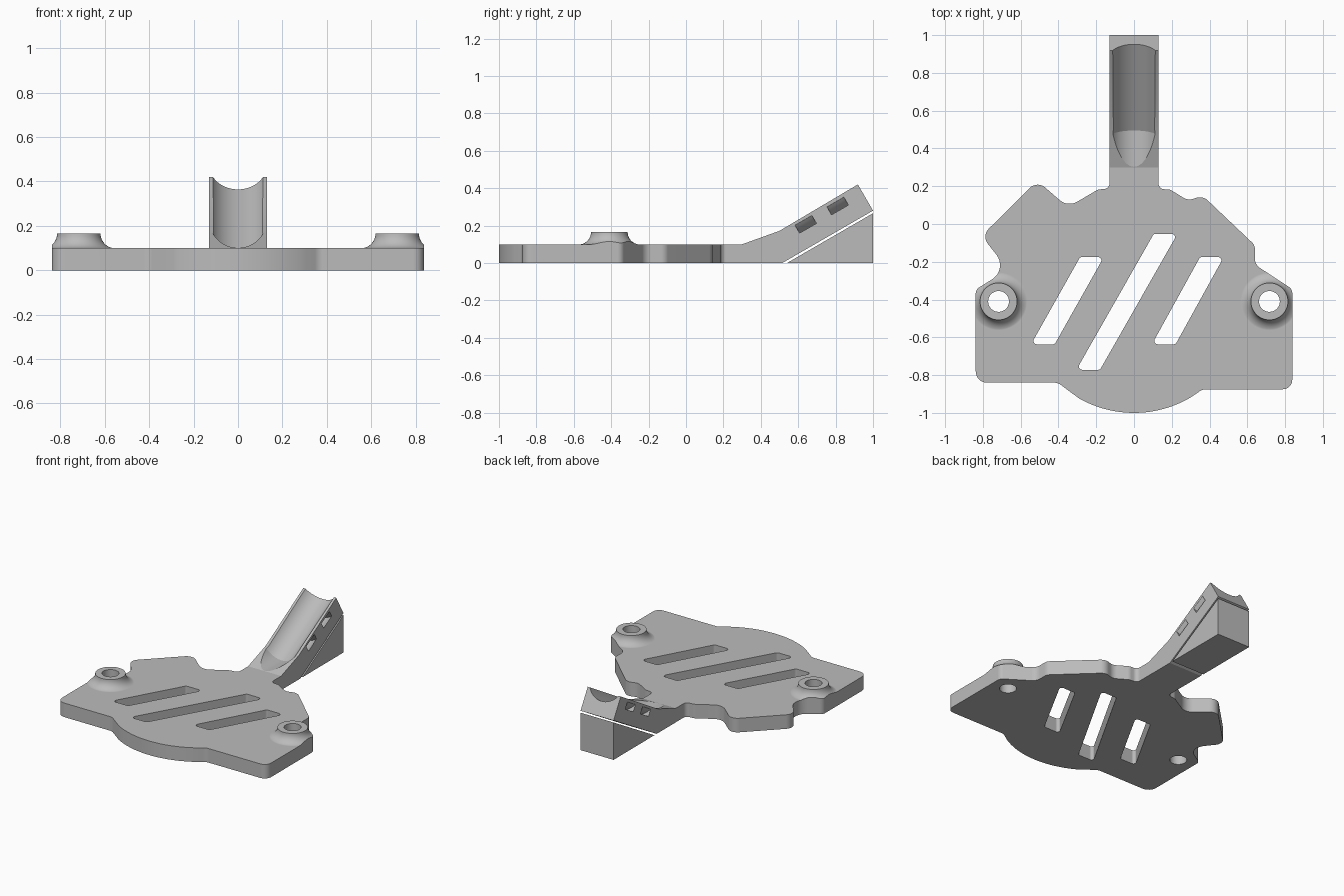
import bpy, bmesh, math
from mathutils import Vector, Matrix

if "Cube" in bpy.data.objects:
    bpy.data.objects.remove(bpy.data.objects["Cube"])

SLOPE = math.radians(30)
ARM = 0.13          # arm half width
GROOVE = 0.131      # groove radius

gray = bpy.data.materials.new("plain_gray")
gray.use_nodes = True
gray.diffuse_color = (0.5, 0.5, 0.5, 1)
gray.node_tree.nodes["Principled BSDF"].inputs["Base Color"].default_value = gray.diffuse_color


def make(name, bm):
    bmesh.ops.recalc_face_normals(bm, faces=bm.faces)
    mesh = bpy.data.meshes.new(name)
    bm.to_mesh(mesh)
    bm.free()
    ob = bpy.data.objects.new(name, mesh)
    bpy.context.collection.objects.link(ob)
    return ob


def skin(name, rings, closed=False):
    """Bridge rings of points; cap the ends unless closed into a loop."""
    bm = bmesh.new()
    rows = [[bm.verts.new(p) for p in ring] for ring in rings]
    pairs = list(zip(rows, rows[1:]))
    if closed:
        pairs.append((rows[-1], rows[0]))
    else:
        bm.faces.new(rows[0])
        bm.faces.new(rows[-1])
    n = len(rows[0])
    for a, b in pairs:
        for i in range(n):
            j = (i + 1) % n
            bm.faces.new((a[i], a[j], b[j], b[i]))
    return make(name, bm)


def prism(name, pts, lo, hi, axis="z"):
    if axis == "z":
        return skin(name, [[(p[0], p[1], h) for p in pts] for h in (lo, hi)])
    return skin(name, [[(h, p[0], p[1]) for p in pts] for h in (lo, hi)])


def circle(r, n=64):
    return [(r * math.cos(math.tau * i / n), r * math.sin(math.tau * i / n)) for i in range(n)]


def lathe(name, profile, closed=False):
    return skin(name, [[(x, y, z) for x, y in circle(r)] for r, z in profile], closed)


def rounded(corners, steps=8):
    """Outline from (x, y, radius) corners."""
    out = []
    for i, (x, y, r) in enumerate(corners):
        p = Vector((x, y))
        if not r:
            out.append(p)
            continue
        a = Vector(corners[i - 1][:2]) - p
        b = Vector(corners[(i + 1) % len(corners)][:2]) - p
        half = a.angle(b) / 2
        d = min(r / math.tan(half), 0.49 * a.length, 0.49 * b.length)
        r = d * math.tan(half)
        u, v = a.normalized(), b.normalized()
        centre = p + (u + v).normalized() * r / math.sin(half)
        turn = math.copysign(math.pi - 2 * half, v.cross(u))
        start = p + u * d - centre
        for k in range(steps + 1):
            out.append(centre + Matrix.Rotation(turn * k / steps, 2) @ start)
    return out


def boolean(ob, tool, operation="DIFFERENCE"):
    mod = ob.modifiers.new("bool", "BOOLEAN")
    mod.operation, mod.object, mod.solver = operation, tool, "EXACT"
    bpy.context.view_layer.update()
    result = bpy.data.meshes.new_from_object(ob.evaluated_get(bpy.context.evaluated_depsgraph_get()))
    ob.modifiers.clear()
    ob.data = result
    bpy.data.objects.remove(tool)


def finish(ob):
    ob.data.materials.clear()
    ob.data.materials.append(gray)
    bpy.ops.object.select_all(action="DESELECT")
    ob.select_set(True)
    bpy.context.view_layer.objects.active = ob
    bpy.ops.object.shade_smooth_by_angle(angle=math.radians(15))
    ob.modifiers.new("normals", "WEIGHTED_NORMAL").keep_sharp = True


# Cover plate outline, clockwise from the arm root
right_side = [(ARM, 0.3, 0), (ARM, 0.185, 0.03), (0.19, 0.183, 0.05), (0.285, 0.125, 0.06),
              (0.365, 0.149, 0.06), (0.64, -0.112, 0.05), (0.64, -0.215, 0.06),
              (0.838, -0.345, 0.04), (0.838, -0.875, 0.05), (0.363, -0.875, 0.06)]
left_side = [(-0.403, -0.84, 0.06), (-0.838, -0.84, 0.06), (-0.838, -0.347, 0.04),
             (-0.667, -0.24, 0.09), (-0.807, -0.063, 0.06), (-0.513, 0.23, 0.06),
             (-0.35, 0.089, 0.08), (-0.19, 0.183, 0.05), (-ARM, 0.187, 0.03), (-ARM, 0.3, 0)]
bulge = []
for i in range(25):
    a = math.radians(-59 - i * 2.53)
    bulge.append((0.59 * math.cos(a), -0.41 + 0.59 * math.sin(a), 0))
outline = rounded(right_side + bulge + left_side)

# Slab with flared bosses, trimmed to the outline
plate = prism("cover_plate", [(-1, -1.2), (1, -1.2), (1, 1), (-1, 1)], 0, 0.1)
BOSS_X, BOSS_Y = 0.717, -0.41
flare = [(0.164 - 0.066 * math.sin(t), 0.165 - 0.066 * math.cos(t))
         for t in (math.pi / 2 * i / 10 for i in range(11))]
for side in (-1, 1):
    boss = lathe("boss", [(flare[0][0], 0.05)] + flare)
    boss.location = (side * BOSS_X, BOSS_Y, 0)
    boolean(plate, boss, "UNION")
boolean(plate, prism("trim", outline, -0.1, 0.3), "INTERSECT")

# Screw holes
for side in (-1, 1):
    hole = prism("hole", circle(0.055, 48), -0.1, 0.3)
    hole.location = (side * BOSS_X, BOSS_Y, 0)
    boolean(plate, hole)

# Slanted vent slots: front left corner, back left corner
for x0, y0, x1, y1 in ((-0.545, -0.637, -0.285, -0.175),
                       (-0.305, -0.772, 0.105, -0.052),
                       (0.095, -0.637, 0.35, -0.175)):
    w = 0.125
    slot = rounded([(x0, y0, 0.018), (x0 + w, y0, 0.018), (x1 + w, y1, 0.018), (x1, y1, 0.018)], 6)
    boolean(plate, prism("slot", slot, -0.1, 0.3))
finish(plate)

# Rising arm
arm = prism("cable_arm", [(0.3, 0), (0.515, 0), (1, 0.28), (0.919, 0.42), (0.5, 0.172), (0.3, 0.1)],
            -ARM, ARM, "x")

# Bent groove: level at the root, then up the slope
miter = math.tan(SLOPE / 2)
axis_z = 0.101 + GROOVE
rings = [[], [], []]
for x, h in circle(GROOVE, 80):
    y = 0.495 - (GROOVE + h) * miter
    rings[0].append((x, 0.1, axis_z + h))
    rings[1].append((x, y, axis_z + h))
    rings[2].append((x, y + math.cos(SLOPE), axis_z + h + math.sin(SLOPE)))
boolean(arm, skin("groove", rings))

# Curved strap tunnels passing under the groove
for y, z in ((0.64, 0.207), (0.811, 0.305)):
    tunnel = lathe("tunnel", [(0.156, -0.052), (0.188, -0.052), (0.188, 0.052), (0.156, 0.052)], True)
    lift = GROOVE - 0.02
    tunnel.location = (0, y - lift * math.sin(SLOPE), z + lift * math.cos(SLOPE))
    tunnel.rotation_euler.x = SLOPE - math.pi / 2
    boolean(arm, tunnel)
finish(arm)

# Loose wedge under the arm
finish(prism("support_wedge", [(0.54, 0), (1, 0), (1, 0.266)], -ARM, ARM, "x"))
